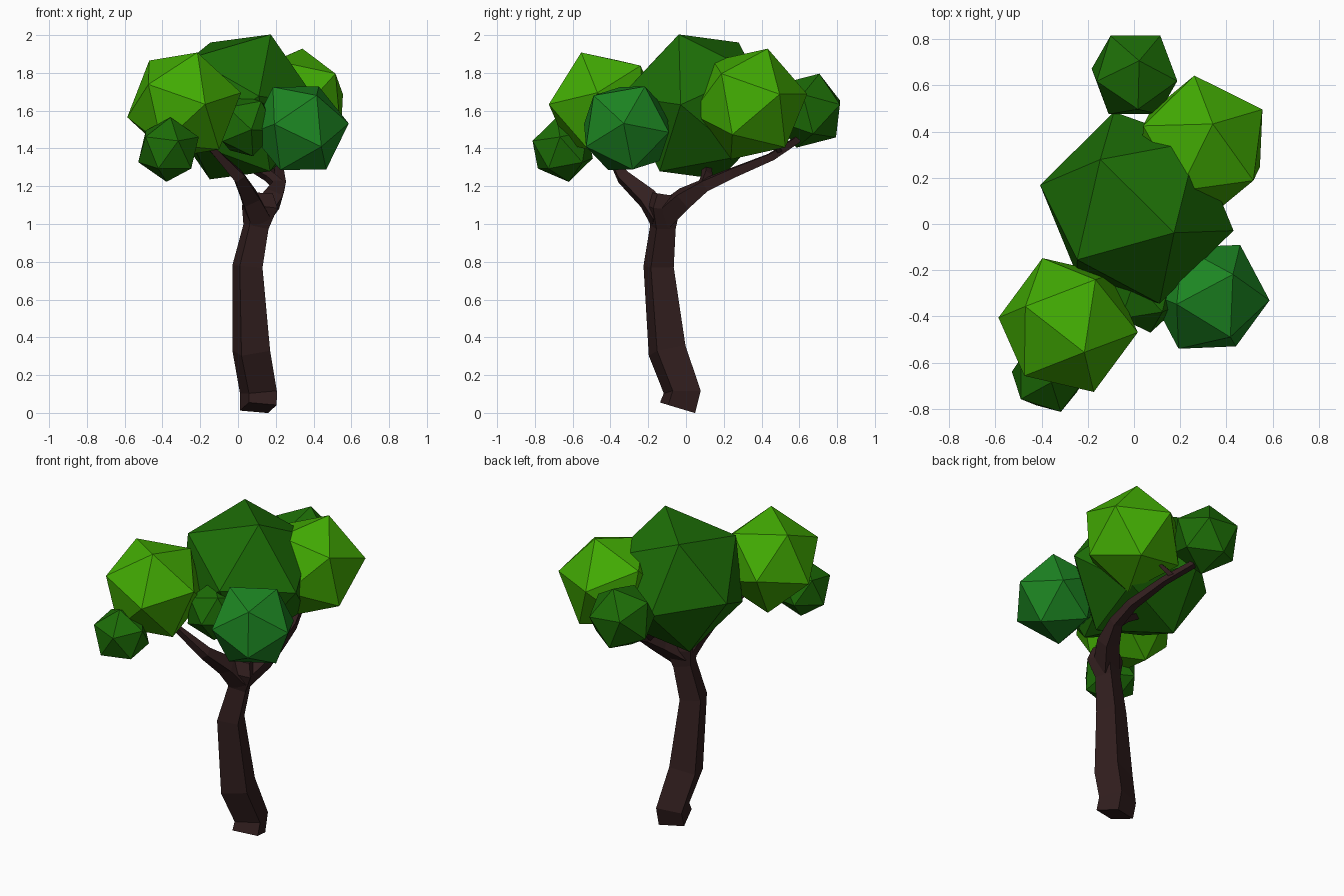
import bpy, bmesh
from math import cos, sin, radians
from mathutils import Vector, Matrix

cube = bpy.data.objects.get("Cube")
if cube:
    bpy.data.objects.remove(cube, do_unlink=True)


def material(name, rgb):
    m = bpy.data.materials.new(name)
    m.use_nodes = True
    col = (*rgb, 1.0)
    m.diffuse_color = col
    for n in m.node_tree.nodes:
        if n.type == 'BSDF_PRINCIPLED':
            n.inputs["Base Color"].default_value = col
            n.inputs["Roughness"].default_value = 0.9
    return m


BARK = material("dark bark", (0.032, 0.0135, 0.0135))
DARK = material("deep green", (0.012, 0.155, 0.002))
LIGHT = material("lime green", (0.055, 0.41, 0.001))
TEAL = material("cool green", (0.012, 0.235, 0.016))


def finish(name, bm, mat):
    bmesh.ops.recalc_face_normals(bm, faces=bm.faces)
    mesh = bpy.data.meshes.new(name)
    bm.to_mesh(mesh)
    bm.free()
    mesh.materials.append(mat)
    obj = bpy.data.objects.new(name, mesh)
    bpy.context.collection.objects.link(obj)


def frame(main, side):
    """Rotation with z along main and x leaning towards side."""
    z = Vector(main).normalized()
    s = Vector(side)
    x = (s - z * s.dot(z)).normalized()
    return Matrix((x, z.cross(x), z)).transposed()


def foliage(name, centre, radius, tip, neighbour, mat):
    """Icosahedron with one corner along tip and the next one towards neighbour."""
    bm = bmesh.new()
    bmesh.ops.create_icosphere(bm, subdivisions=1, radius=radius)
    top = max(bm.verts, key=lambda v: v.co.z)
    near = top.link_edges[0].other_vert(top)
    turn = frame(tip, neighbour) @ frame(top.co, near.co).transposed()
    for v in bm.verts:
        v.co = turn @ v.co + Vector(centre)
    finish(name, bm, mat)


TWIST = Vector((cos(radians(18)), sin(radians(18)), 0))


def limb(name, points):
    """Square-sectioned limb through (x, y, z, width) points."""
    bm = bmesh.new()
    path = [Vector(p[:3]) for p in points]
    rings = []
    for i, p in enumerate(path):
        before = (p - path[i - 1]).normalized() if i else Vector()
        after = (path[i + 1] - p).normalized() if i + 1 < len(path) else Vector()
        rot = frame(before + after, TWIST)
        h = points[i][3] / 2
        rings.append([bm.verts.new(p + rot @ Vector((a * h, b * h, 0)))
                      for a, b in ((-1, -1), (1, -1), (1, 1), (-1, 1))])
    for lo, hi in zip(rings, rings[1:]):
        for k in range(4):
            n = (k + 1) % 4
            bm.faces.new((lo[k], lo[n], hi[n], hi[k]))
    bm.faces.new(rings[0])
    bm.faces.new(rings[-1])
    finish(name, bm, BARK)


# Trunk with its slanted foot and widened fork
limb("trunk", [(0.108, -0.045, 0.027, 0.155), (0.108, -0.02, 0.11, 0.155),
               (0.07, -0.1, 0.33, 0.16), (0.05, -0.145, 0.775, 0.127),
               (0.095, -0.122, 0.985, 0.107), (0.115, -0.125, 1.09, 0.15),
               (0.115, -0.115, 1.157, 0.11)])

# Main branches
limb("back_branch", [(0.11, -0.12, 1.04, 0.11), (0.185, -0.01, 1.135, 0.095),
                     (0.22, 0.1, 1.205, 0.06), (0.215, 0.24, 1.268, 0.05),
                     (0.15, 0.45, 1.355, 0.038), (0.05, 0.58, 1.44, 0.035),
                     (0.01, 0.63, 1.52, 0.025)])
limb("right_branch", [(0.11, -0.13, 1.03, 0.11), (0.065, -0.205, 1.135, 0.09),
                      (0.005, -0.335, 1.25, 0.058), (-0.15, -0.42, 1.41, 0.03)])

# Twigs that reach into the crown
limb("crown_twig", [(0.22, 0.09, 1.2, 0.05), (0.16, 0.11, 1.255, 0.045),
                    (0.06, 0.11, 1.31, 0.035)])
limb("back_twig", [(0.12, 0.49, 1.38, 0.03), (0.16, 0.48, 1.41, 0.025),
                   (0.2, 0.46, 1.45, 0.015)])

# Foliage clumps
foliage("crown_foliage", (0.012, 0.07, 1.62), 0.43,
        (0.16, -0.107, 0.38), (-0.159, 0.21, 0.34), DARK)
foliage("front_right_foliage", (-0.285, -0.437, 1.63), 0.31,
        (0.07, -0.118, 0.278), (-0.175, 0.075, 0.228), LIGHT)
foliage("back_left_foliage", (0.292, 0.335, 1.635), 0.313,
        (0.047, 0.094, 0.282), (-0.03, 0.295, 0.05), LIGHT)
foliage("front_left_foliage", (0.326, -0.315, 1.507), 0.262,
        (0.255, -0.015, 0.025), (0.106, 0.233, -0.025), TEAL)
foliage("low_right_foliage", (-0.368, -0.653, 1.394), 0.174,
        (0.01, -0.03, 0.16), (0.05, -0.155, 0.03), DARK)
foliage("back_foliage", (0.002, 0.645, 1.6), 0.206,
        (0.02, 0.06, 0.193), (0.112, 0.17, 0.031), DARK)
foliage("middle_foliage", (0.04, -0.3, 1.52), 0.174,
        (0.03, -0.165, -0.02), (0.08, -0.07, 0.13), DARK)
